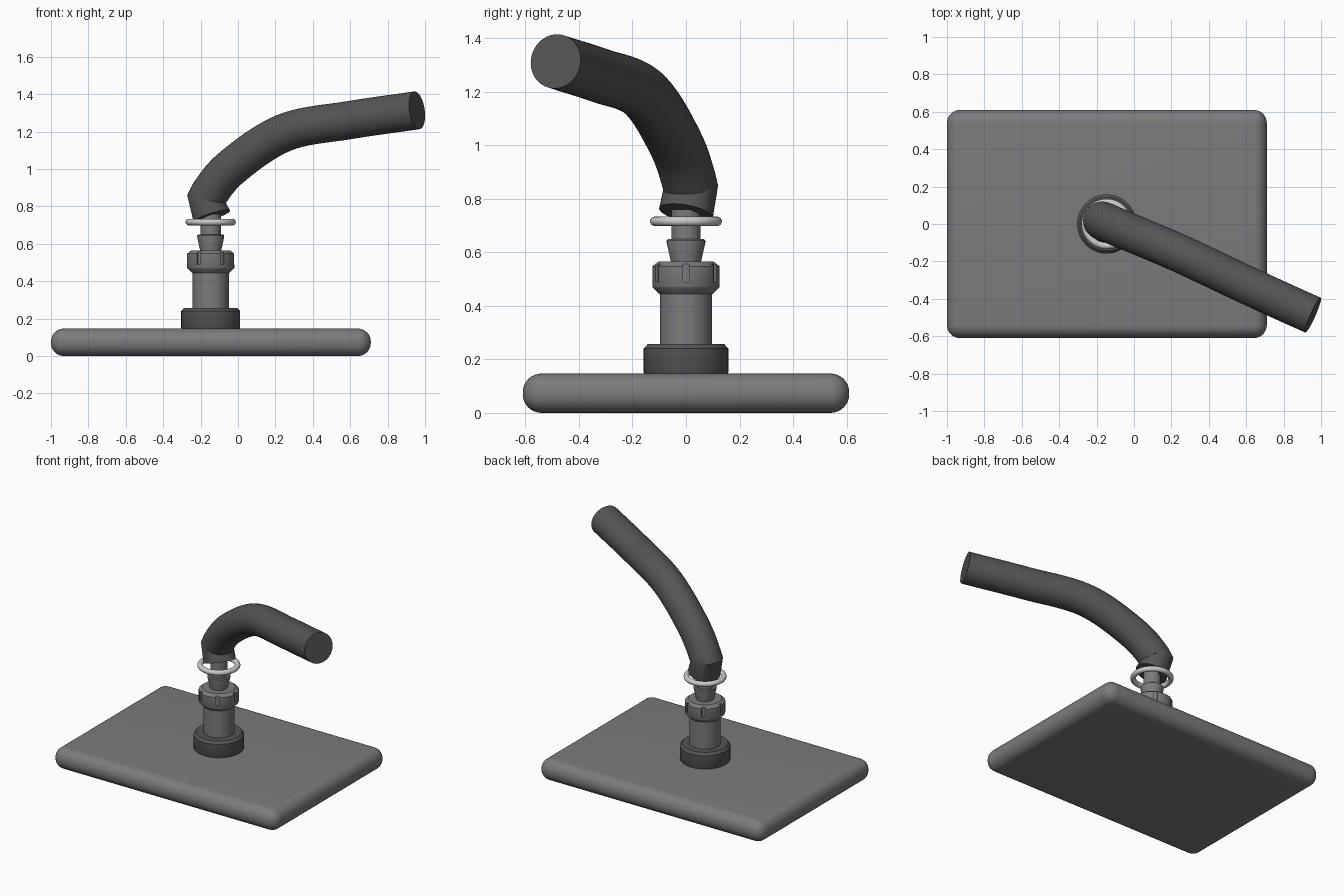
import bpy, bmesh
from math import cos, sin, pi, radians
from mathutils import Vector, Matrix

if "Cube" in bpy.data.objects:
    bpy.data.objects.remove(bpy.data.objects["Cube"])

AX = -0.146  # x of the vertical axis


def material(name, v):
    m = bpy.data.materials.new(name)
    m.diffuse_color = (v, v, v * 1.03, 1)
    m.use_nodes = True
    m.node_tree.nodes["Principled BSDF"].inputs["Base Color"].default_value = m.diffuse_color
    return m


DARK, MID, LIGHT = material("dark", 0.09), material("mid", 0.2), material("light", 0.6)


def finish(ob, mat, angle=35):
    ob.data.materials.clear()
    ob.data.materials.append(mat)
    bpy.ops.object.select_all(action='DESELECT')
    ob.select_set(True)
    bpy.context.view_layer.objects.active = ob
    bpy.ops.object.shade_smooth_by_angle(angle=radians(angle))
    return ob


def from_bmesh(name, bm):
    bmesh.ops.recalc_face_normals(bm, faces=bm.faces)
    me = bpy.data.meshes.new(name)
    bm.to_mesh(me)
    bm.free()
    ob = bpy.data.objects.new(name, me)
    bpy.context.collection.objects.link(ob)
    return ob


def lathe(name, profile, n=64):
    """Solid of revolution about the axis from (radius, z) pairs."""
    bm = bmesh.new()
    rings = [[bm.verts.new((AX + r * cos(2 * pi * i / n), r * sin(2 * pi * i / n), z))
              for i in range(n)] for r, z in profile]
    for a, b in zip(rings, rings[1:]):
        for i in range(n):
            j = (i + 1) % n
            bm.faces.new((a[i], a[j], b[j], b[i]))
    bm.faces.new(rings[0])
    bm.faces.new(rings[-1])
    return from_bmesh(name, bm)


# base plate with fully rounded edges
bm = bmesh.new()
bmesh.ops.create_cube(bm, size=1, matrix=Matrix.Translation((-0.145, 0, 0.0735))
                      @ Matrix.Diagonal((1.71, 1.22, 0.147, 1)))
bmesh.ops.bevel(bm, geom=bm.edges[:], offset=0.07, segments=8, profile=0.5, affect='EDGES')
finish(from_bmesh("base_plate", bm), MID)

# stacked fitting
finish(lathe("collar", [(0.152, 0.14), (0.158, 0.152), (0.158, 0.24), (0.143, 0.257)]), DARK)
finish(lathe("column", [(0.097, 0.25), (0.097, 0.46)]), MID)
nut = lathe("nut", [(0.1, 0.445), (0.124, 0.468), (0.126, 0.472), (0.126, 0.548), (0.103, 0.565)], 96)

# six grip notches around the nut
bm = bmesh.new()
for k in range(6):
    bmesh.ops.create_cube(bm, size=1, matrix=Matrix.Translation((AX, 0, 0))
                          @ Matrix.Rotation(k * pi / 3, 4, 'Z')
                          @ Matrix.Translation((0.132, 0, 0.54))
                          @ Matrix.Diagonal((0.034, 0.022, 0.1, 1)))
cutter = from_bmesh("notch_cutter", bm)
cutter.hide_render = True
cutter.hide_set(True)
mod = nut.modifiers.new("notches", 'BOOLEAN')
mod.operation, mod.object, mod.solver = 'DIFFERENCE', cutter, 'EXACT'
bpy.context.view_layer.objects.active = nut
bpy.ops.object.modifier_apply(modifier=mod.name)
bpy.data.objects.remove(cutter)
finish(nut, MID)

# hose barb and neck
finish(lathe("barb", [(0.054, 0.555), (0.072, 0.635), (0.072, 0.645), (0.066, 0.65)]), MID)
finish(lathe("neck", [(0.054, 0.64), (0.054, 0.76)]), MID)

# clamp ring
bpy.ops.mesh.primitive_torus_add(major_segments=64, minor_segments=16, major_radius=0.117,
                                 minor_radius=0.0175, location=(AX, 0, 0.716))
ring = bpy.context.object
ring.name = "clamp_ring"
finish(ring, LIGHT)

# hose: straight tilted stub, a kink, then a smooth sweep
pts = [Vector(p) for p in [(-0.171, 0.018, 0.845), (-0.033, -0.04, 1.01), (0.25, -0.16, 1.195),
                           (0.6, -0.325, 1.262), (0.957, -0.487, 1.314)]]
ctrl = [pts[0] - Vector((0.11, -0.046, 0.17))] + pts + [pts[-1] + Vector((0.36, -0.155, 0.055))]
path = [Vector((-0.14, 0, 0.747))]
for a, b, c, d in zip(ctrl, ctrl[1:], ctrl[2:], ctrl[3:]):
    for k in range(10):
        t = k / 10
        path.append(0.5 * (2 * b + (c - a) * t + (2 * a - 5 * b + 4 * c - d) * t ** 2
                           + (3 * b - a - 3 * c + d) * t ** 3))
path.append(pts[-1])

bm = bmesh.new()
n, rings, up = 48, [], None
for i, p in enumerate(path):
    t = (p - path[i - 1]).normalized() if i else Vector((0, 0, 0))
    if i < len(path) - 1:
        t = (t + (path[i + 1] - p).normalized()).normalized()
    up = Vector((0, 1, 0)) if up is None else up
    up = (up - t * up.dot(t)).normalized()
    side = t.cross(up)
    rings.append([bm.verts.new(p + 0.102 * (up * cos(2 * pi * k / n) + side * sin(2 * pi * k / n)))
                  for k in range(n)])
for a, b in zip(rings, rings[1:]):
    for k in range(n):
        j = (k + 1) % n
        bm.faces.new((a[k], a[j], b[j], b[k]))
bm.faces.new(rings[0])
bm.faces.new(rings[-1])
finish(from_bmesh("hose", bm), DARK)
